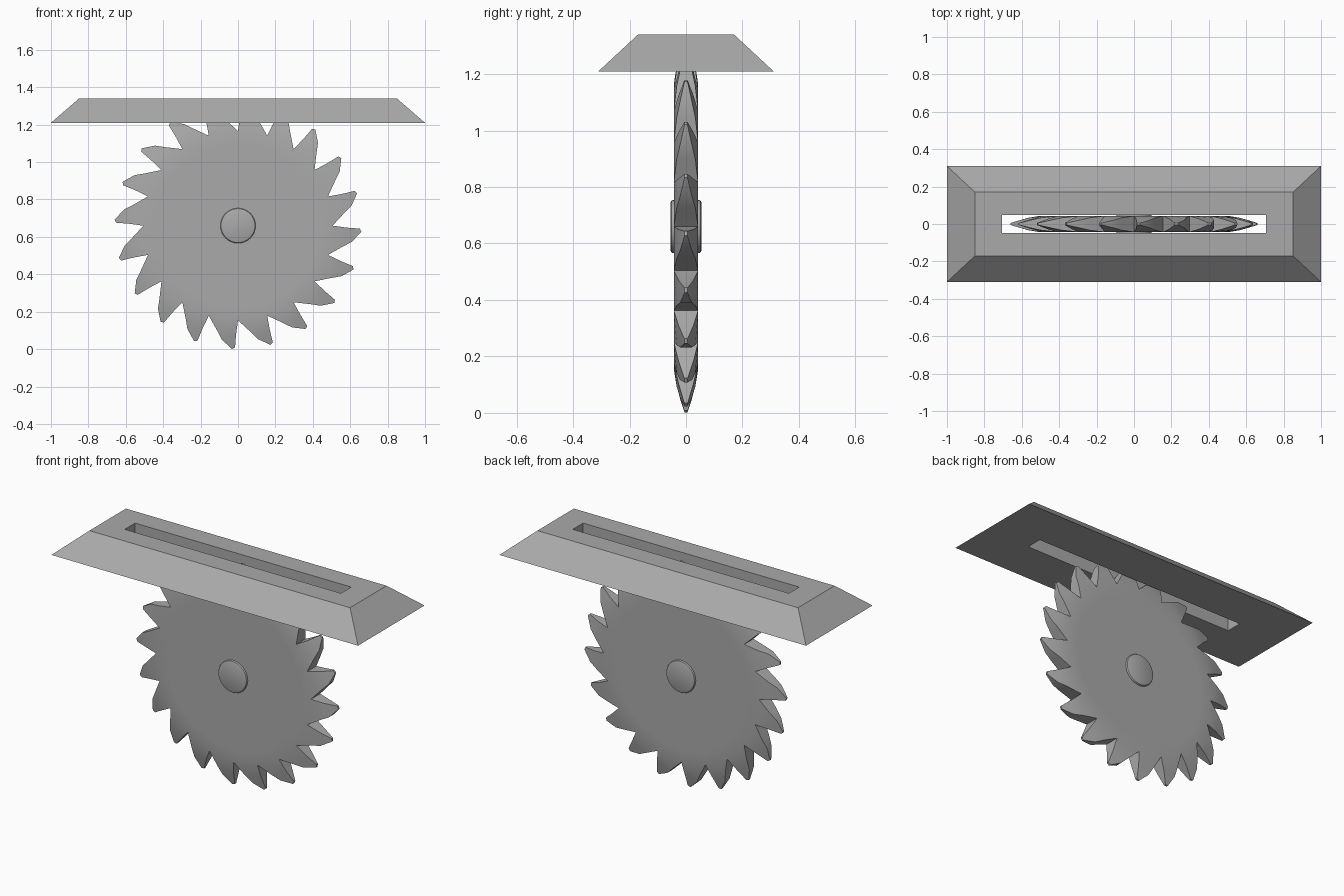
import bpy, bmesh
from math import sin, cos, pi, radians

cube = bpy.data.objects.get("Cube")
if cube:
    bpy.data.objects.remove(cube)

steel = bpy.data.materials.new("grey steel")
steel.use_nodes = True
GREY = (0.4, 0.4, 0.4, 1)
steel.diffuse_color = GREY
steel.node_tree.nodes["Principled BSDF"].inputs["Base Color"].default_value = GREY

AXLE_Z = 0.66


def finish(bm, name, smooth=False):
    bmesh.ops.recalc_face_normals(bm, faces=bm.faces)
    mesh = bpy.data.meshes.new(name)
    bm.to_mesh(mesh)
    bm.free()
    mesh.materials.append(steel)
    obj = bpy.data.objects.new(name, mesh)
    bpy.context.collection.objects.link(obj)
    if smooth:
        bpy.ops.object.select_all(action='DESELECT')
        obj.select_set(True)
        bpy.context.view_layer.objects.active = obj
        bpy.ops.object.shade_smooth_by_angle(angle=radians(25))
    return obj


def bridge(bm, a, b):
    n = len(a)
    for i in range(n):
        j = (i + 1) % n
        bm.faces.new((a[i], a[j], b[j], b[i]))


# Sloped mounting plate with a slot right through it
bm = bmesh.new()
rings = []
for hx, hy, z in ((1, 0.31, 1.21), (0.85, 0.17, 1.34),
                  (0.705, 0.048, 1.34), (0.705, 0.048, 1.21)):
    rings.append([bm.verts.new((sx * hx, sy * hy, z))
                  for sx, sy in ((-1, -1), (1, -1), (1, 1), (-1, 1))])
for k in range(4):
    bridge(bm, rings[k], rings[(k + 1) % 4])
finish(bm, "slotted_plate")

# Saw blade: each tooth is a (degrees, radius, half thickness) outline
TEETH = 20
TOOTH = ((0, 0.506, 0.043), (1.0, 0.58, 0.027), (1.4, 0.652, 0.006),
         (2.8, 0.66, 0.005), (8, 0.616, 0.021), (11.3, 0.571, 0.033))
bm = bmesh.new()


def point(deg, r, y):
    a = radians(-90 - deg)
    return bm.verts.new((r * cos(a), y, AXLE_Z + r * sin(a)))


outlines = []
for side in (-1, 1):
    outline, inner = [], []
    for t in range(TEETH):
        start = t * 360 / TEETH
        outline += [point(start + d, r, side * w) for d, r, w in TOOTH]
        inner.append(point(start, 0.44, side * 0.043))
    step = len(TOOTH)
    for t in range(TEETH):
        u = (t + 1) % TEETH
        v0, v1, v2, v3, v4, v5 = outline[t * step:(t + 1) * step]
        root = outline[u * step]
        bm.faces.new((v0, root, inner[u], inner[t]))
        bm.faces.new((v0, v5, root))
        bm.faces.new((v0, v1, v5))
        bm.faces.new((v1, v4, v5))
        bm.faces.new((v1, v2, v3, v4))
    bm.faces.new(inner)
    outlines.append(outline)
bridge(bm, *outlines)
finish(bm, "saw_blade", smooth=True)

# Round hub with softened rims
bm = bmesh.new()
SIDES = 32
profile = ((0.094, -0.043), (0.094, -0.047), (0.091, -0.052), (0.084, -0.055))
profile += tuple((r, -y) for r, y in reversed(profile))
rings = []
# start from one rim and run across to the other
for r, y in profile[3::-1] + profile[:3:-1]:
    rings.append([bm.verts.new((r * cos(2 * pi * i / SIDES), y,
                                AXLE_Z + r * sin(2 * pi * i / SIDES)))
                  for i in range(SIDES)])
for a, b in zip(rings, rings[1:]):
    bridge(bm, a, b)
bm.faces.new(rings[0])
bm.faces.new(rings[-1])
finish(bm, "hub", smooth=True)
